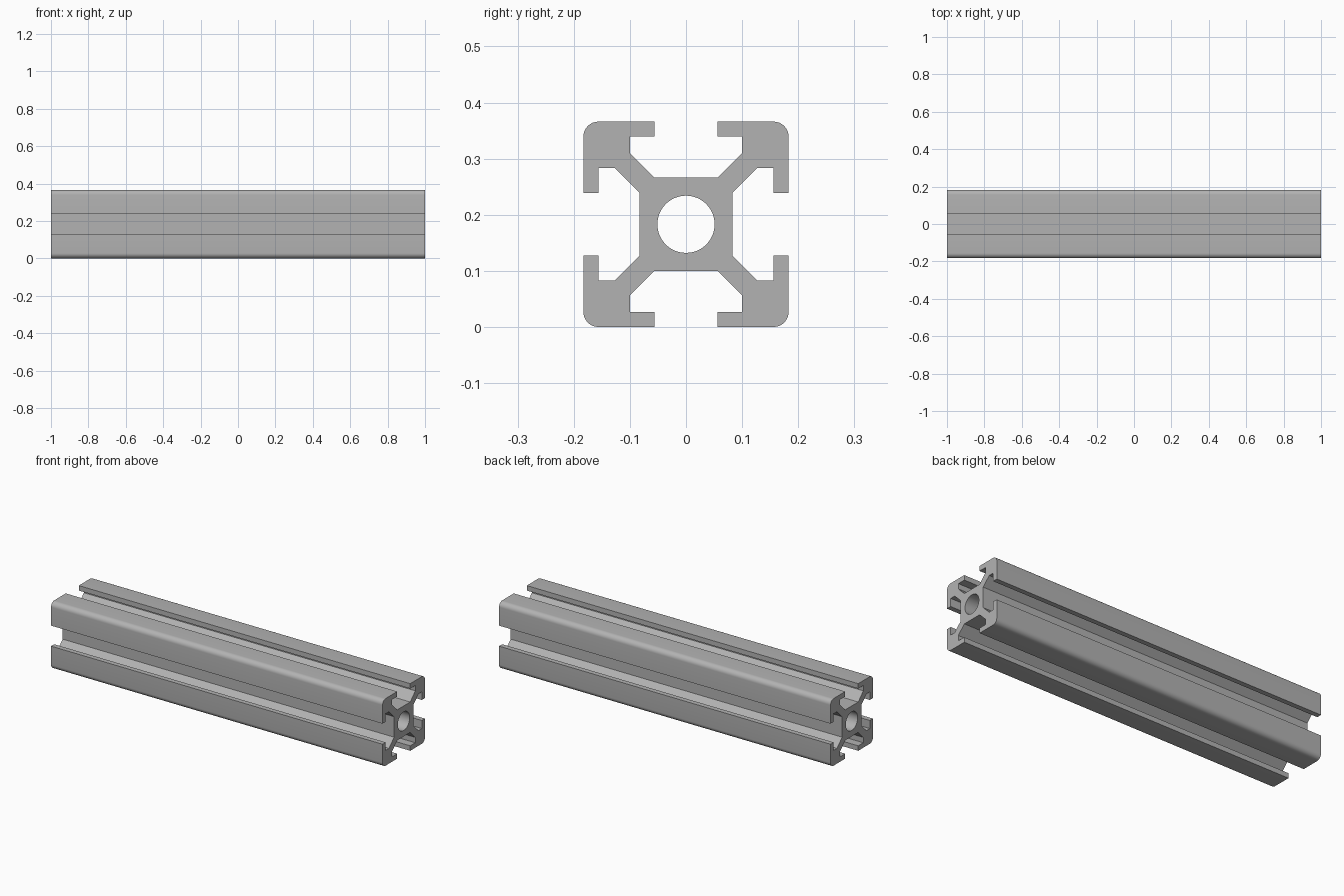
import bpy, bmesh, math
from mathutils import Matrix, Vector

default = bpy.data.objects.get("Cube")
if default:
    bpy.data.objects.remove(default, do_unlink=True)

# Dimensions
LENGTH = 2.0
HALF = 0.183        # half of the square section
CORE = 0.083        # half of the central block
SLOT = 0.056        # half of the slot opening
POCKET = 0.1        # half of the widened slot
LIP = 0.156         # inner face of the lips
CORNER = 0.027      # outer corner radius
BORE = 0.051        # central hole radius

# Aluminium material
metal = bpy.data.materials.new("aluminium grey")
metal.use_nodes = True
colour = (0.45, 0.45, 0.45, 1)
metal.diffuse_color = colour
metal.node_tree.nodes["Principled BSDF"].inputs["Base Color"].default_value = colour


def arc(centre, radius, start, end, steps):
    angles = [start + (end - start) * i / steps for i in range(steps + 1)]
    return [(centre + radius * math.cos(a), centre + radius * math.sin(a)) for a in angles]


# One corner of the section: half a slot, the rounded corner, the mirrored half slot
half_slot = [(CORE, SLOT), (CORE + POCKET - SLOT, POCKET), (LIP, POCKET), (LIP, SLOT), (HALF, SLOT)]
quarter = half_slot + arc(HALF - CORNER, CORNER, 0, math.pi / 2, 8)
quarter += [(v, u) for u, v in reversed(half_slot)]

# Repeat the corner four times around the centre
outline = []
for turn in range(4):
    spin = Matrix.Rotation(turn * math.pi / 2, 2)
    outline += [spin @ Vector(p) for p in quarter]
hole = arc(0, BORE, 0, math.tau, 48)[:-1]

# Fill the section between outline and bore, then extrude it along x
bm = bmesh.new()
edges = []
for loop in (outline, hole):
    verts = [bm.verts.new((-LENGTH / 2, y, z + HALF)) for y, z in loop]
    edges += [bm.edges.new((verts[i - 1], verts[i])) for i in range(len(verts))]
bmesh.ops.triangle_fill(bm, edges=edges, use_beauty=True)
extruded = bmesh.ops.extrude_face_region(bm, geom=bm.faces[:], use_keep_orig=True)
far_verts = [g for g in extruded["geom"] if isinstance(g, bmesh.types.BMVert)]
bmesh.ops.translate(bm, verts=far_verts, vec=(LENGTH, 0, 0))
bmesh.ops.recalc_face_normals(bm, faces=bm.faces[:])

mesh = bpy.data.meshes.new("slotted_rail")
bm.to_mesh(mesh)
bm.free()
mesh.materials.append(metal)
rail = bpy.data.objects.new("slotted_rail", mesh)
bpy.context.collection.objects.link(rail)

# Smooth the rounded corners and bore, keep the slot edges crisp
bpy.ops.object.select_all(action="DESELECT")
rail.select_set(True)
bpy.context.view_layer.objects.active = rail
bpy.ops.object.shade_smooth_by_angle(angle=math.radians(30))
